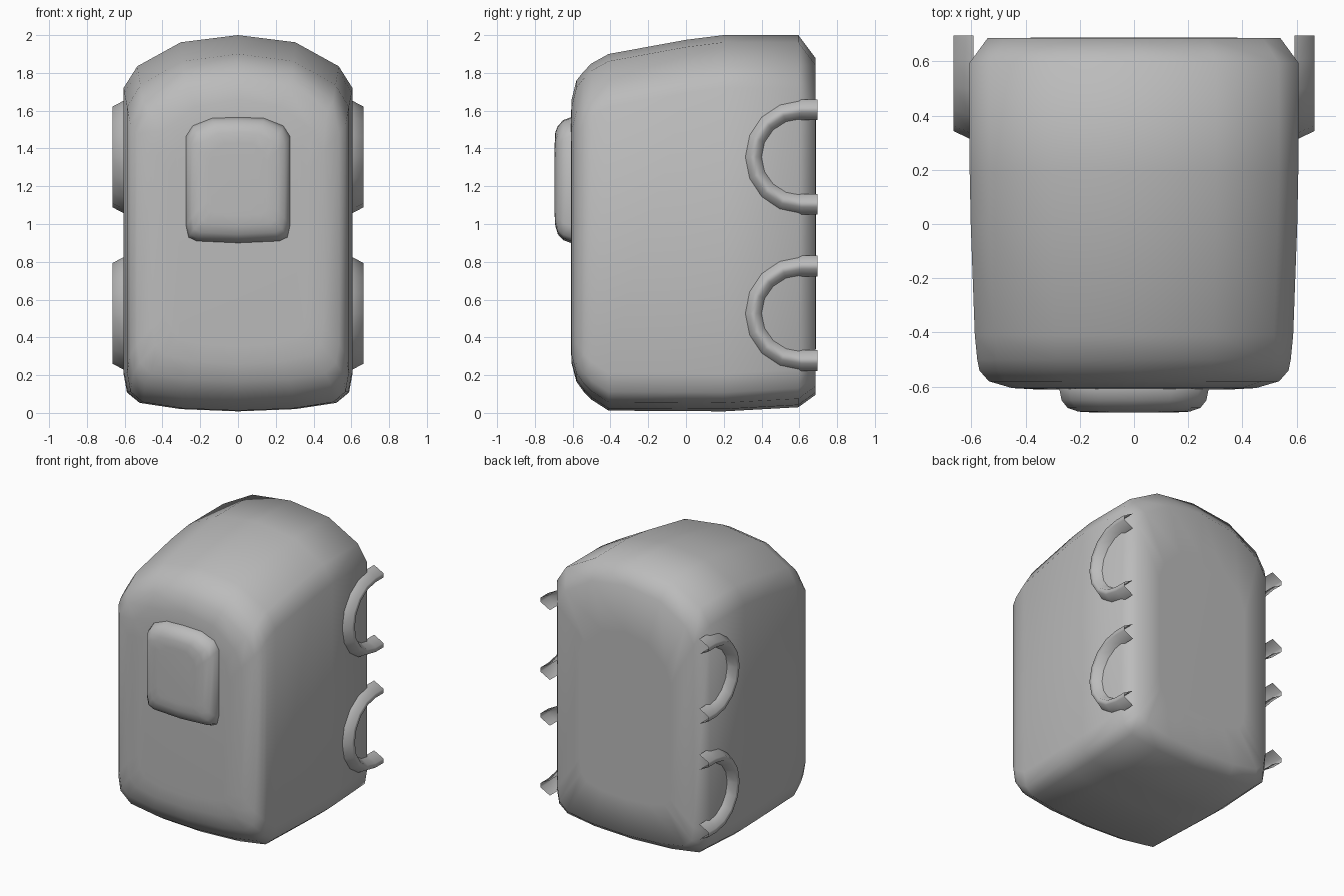
import bpy, bmesh, math

cube = bpy.data.objects.get("Cube")
if cube:
    bpy.data.objects.remove(cube, do_unlink=True)

grey = bpy.data.materials.new("plain grey")
grey.use_nodes = True
grey.diffuse_color = (0.5, 0.5, 0.5, 1)
grey.node_tree.nodes["Principled BSDF"].inputs["Base Color"].default_value = (0.5, 0.5, 0.5, 1)


def skin(name, rows, closed, caps):
    """Bridge rows of points into a smooth surface."""
    bm = bmesh.new()
    grid = [[bm.verts.new(p) for p in row] for row in rows]
    n = len(grid[0])
    for a, b in zip(grid, grid[1:]):
        for i in range(n if closed else n - 1):
            j = (i + 1) % n
            bm.faces.new((a[i], a[j], b[j], b[i]))
    if caps:
        bm.faces.new(list(reversed(grid[0])))
        bm.faces.new(grid[-1])
    bmesh.ops.recalc_face_normals(bm, faces=bm.faces)
    for f in bm.faces:
        f.smooth = True
    mesh = bpy.data.meshes.new(name)
    bm.to_mesh(mesh)
    bm.free()
    mesh.materials.append(grey)
    obj = bpy.data.objects.new(name, mesh)
    bpy.context.collection.objects.link(obj)
    return obj


def outline(y, w, zb, zt, bottom, top):
    """Mirrored outline: width fractions with heights from the bottom and top."""
    half = [(f * w, zb + d) for f, d in bottom] + [(f * w, zt - d) for f, d in top]
    left = [(-x, z) for x, z in reversed(half[1:-1])]
    return [(x, y, z) for x, z in half + left]


# Body: front to back layers of (y, half width, bottom, top)
body_bottom = [(0, 0), (0.5, 0.012), (0.86, 0.045), (0.97, 0.10), (1, 0.20)]
body_top = [(1, 0.28), (0.88, 0.165), (0.5, 0.038), (0, 0)]
body_layers = [
    (-0.61, 0.36, 0.35, 1.55), (-0.605, 0.45, 0.26, 1.66),
    (-0.58, 0.535, 0.165, 1.76), (-0.54, 0.57, 0.11, 1.81),
    (-0.50, 0.578, 0.07, 1.85), (-0.41, 0.587, 0.012, 1.90),
    (0, 0.602, 0.01, 1.975), (0.2, 0.606, 0.008, 2.0),
    (0.595, 0.606, 0.03, 2.0), (0.685, 0.54, 0.095, 1.88),
    (0.687, 0.36, 0.35, 1.55)]
skin("body", [outline(*l, body_bottom, body_top) for l in body_layers], True, True)

# Raised pocket on the front
pocket_bottom = [(0, 0), (0.8, 0.01), (0.95, 0.03), (1, 0.09)]
pocket_top = [(1, 0.10), (0.87, 0.045), (0.5, 0.005), (0, 0)]
pocket_layers = [
    (-0.695, 0.15, 1.04, 1.43), (-0.692, 0.205, 0.99, 1.485),
    (-0.678, 0.245, 0.945, 1.52), (-0.65, 0.267, 0.915, 1.55),
    (-0.61, 0.275, 0.90, 1.565), (-0.58, 0.275, 0.90, 1.565)]
skin("front_pocket", [outline(*l, pocket_bottom, pocket_top) for l in pocket_layers], True, True)

# Open half-tube loops on both sides
section = [(0.592, -0.055), (0.665, -0.016), (0.665, 0.016), (0.592, 0.055)]


def side_loop(name, side, zc):
    path = [(0.695, 0.25, 0, 1)]
    for i in range(9):
        a = math.pi * i / 8
        path.append((0.61 - 0.253 * math.sin(a), 0.25 * math.cos(a), -math.sin(a), math.cos(a)))
    path.append((0.695, -0.25, 0, -1))
    rows = [[(side * x, y + ny * o * 0.9, zc + z + nz * o) for x, o in section]
            for y, z, ny, nz in path]
    skin(name, rows, False, False)


for label, side in (("left", 1), ("right", -1)):
    for level, zc in (("upper", 1.355), ("lower", 0.527)):
        side_loop(f"{level}_{label}_loop", side, zc)
